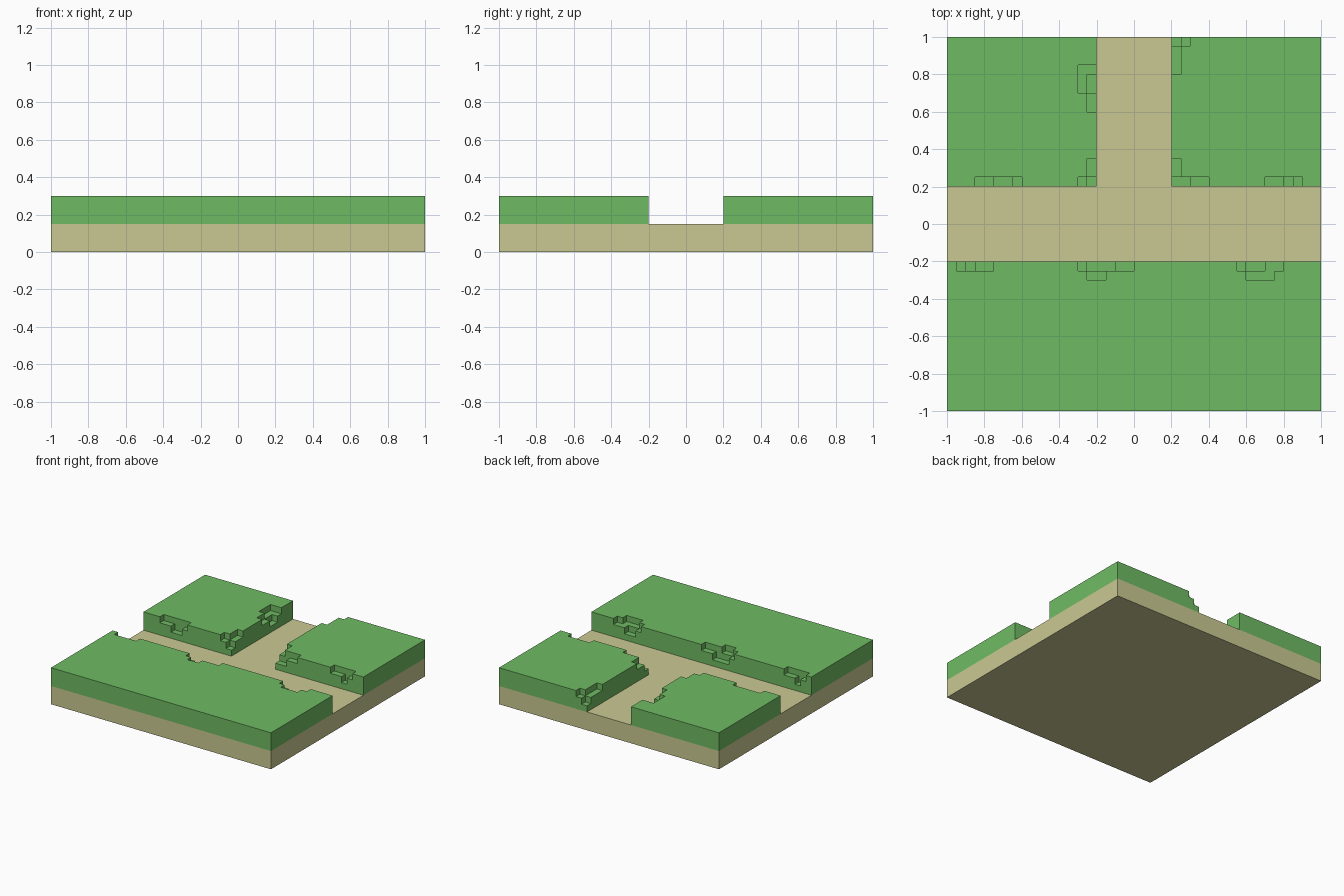
import bpy, bmesh, math

if "Cube" in bpy.data.objects:
    bpy.data.objects.remove(bpy.data.objects["Cube"])

CELL = 0.05
BASE, TOP = 0.15, 0.30


def material(name, rgb):
    m = bpy.data.materials.new(name)
    m.diffuse_color = (*rgb, 1)
    m.use_nodes = True
    m.node_tree.nodes["Principled BSDF"].inputs["Base Color"].default_value = m.diffuse_color
    return m


GRASS = material("grass green", (0.159, 0.497, 0.125))
SAND = material("sand", (0.591, 0.584, 0.292))


def finish(bm, name, mat):
    bmesh.ops.remove_doubles(bm, verts=bm.verts, dist=1e-4)
    bmesh.ops.dissolve_limit(bm, angle_limit=math.radians(1),
                             verts=bm.verts, edges=bm.edges)
    me = bpy.data.meshes.new(name)
    bm.to_mesh(me)
    bm.free()
    me.materials.append(mat)
    ob = bpy.data.objects.new(name, me)
    bpy.context.collection.objects.link(ob)


def quad(bm, *pts):
    bm.faces.new([bm.verts.new(p) for p in pts])


def flat(bm, x0, x1, y0, y1, z):
    quad(bm, (x0, y0, z), (x1, y0, z), (x1, y1, z), (x0, y1, z))


def walls(bm, x0, x1, y0, y1, z0, z1):
    ring = [(x0, y0), (x1, y0), (x1, y1), (x0, y1)]
    for i in range(4):
        a, b = ring[i], ring[(i + 1) % 4]
        quad(bm, (*a, z0), (*b, z0), (*b, z1), (*a, z1))


def grass_block(name, x0, x1, y0, y1, notches):
    """Stepped block; each notch is (x0, x1, y0, y1, layers removed)."""
    nx, ny = round((x1 - x0) / CELL), round((y1 - y0) / CELL)

    def level(i, j):
        if not (0 <= i < nx and 0 <= j < ny):
            return 0
        cx, cy = x0 + (i + .5) * CELL, y0 + (j + .5) * CELL
        cut = [n for a, b, c, d, n in notches if a < cx < b and c < cy < d]
        return 3 - max(cut, default=0)

    bm = bmesh.new()
    for i in range(nx):
        for j in range(ny):
            xa, ya = x0 + i * CELL, y0 + j * CELL
            xb, yb = xa + CELL, ya + CELL
            h = level(i, j)
            flat(bm, xa, xb, ya, yb, BASE + h * CELL)
            sides = (((0, -1), (xa, ya), (xb, ya)), ((1, 0), (xb, ya), (xb, yb)),
                     ((0, 1), (xb, yb), (xa, yb)), ((-1, 0), (xa, yb), (xa, ya)))
            for (di, dj), p, q in sides:
                for k in range(level(i + di, j + dj), h):
                    za, zb = BASE + k * CELL, BASE + (k + 1) * CELL
                    quad(bm, (*p, za), (*q, za), (*q, zb), (*p, zb))
    finish(bm, name, GRASS)


# Sand slab: sides, underside and the T-shaped path on top
bm = bmesh.new()
walls(bm, -1, 1, -1, 1, 0, BASE)
quad(bm, (-1, -1, 0), (-1, 1, 0), (1, 1, 0), (1, -1, 0))
flat(bm, -1, 1, -.2, .2, BASE)
flat(bm, -.2, .2, .2, 1, BASE)
finish(bm, "sand_path_slab", SAND)

# Front lawn
grass_block("front_lawn", -1, 1, -1, -.2, [
    (-.95, -.75, -.25, -.2, 1), (-.90, -.85, -.25, -.2, 2),
    (-.30, 0, -.25, -.2, 1), (-.25, -.15, -.30, -.2, 1), (-.25, -.10, -.25, -.2, 2),
    (.55, .80, -.25, -.2, 1), (.60, .75, -.30, -.2, 1), (.60, .70, -.25, -.2, 2)])

# Back left lawn
grass_block("back_left_lawn", -1, -.2, .2, 1, [
    (-.85, -.60, .2, .25, 1), (-.75, -.65, .2, .25, 2),
    (-.30, -.2, .2, .25, 1), (-.25, -.2, .2, .35, 1), (-.25, -.2, .2, .25, 2),
    (-.25, -.2, .60, .85, 1), (-.30, -.2, .70, .85, 1), (-.25, -.2, .70, .80, 2)])

# Back right lawn
grass_block("back_right_lawn", .2, 1, .2, 1, [
    (.2, .40, .2, .25, 1), (.2, .25, .2, .35, 1), (.2, .30, .2, .25, 2),
    (.70, .90, .2, .25, 1), (.80, .85, .2, .25, 2),
    (.2, .25, .80, 1, 1), (.2, .30, .95, 1, 1), (.2, .25, .95, 1, 2)])
